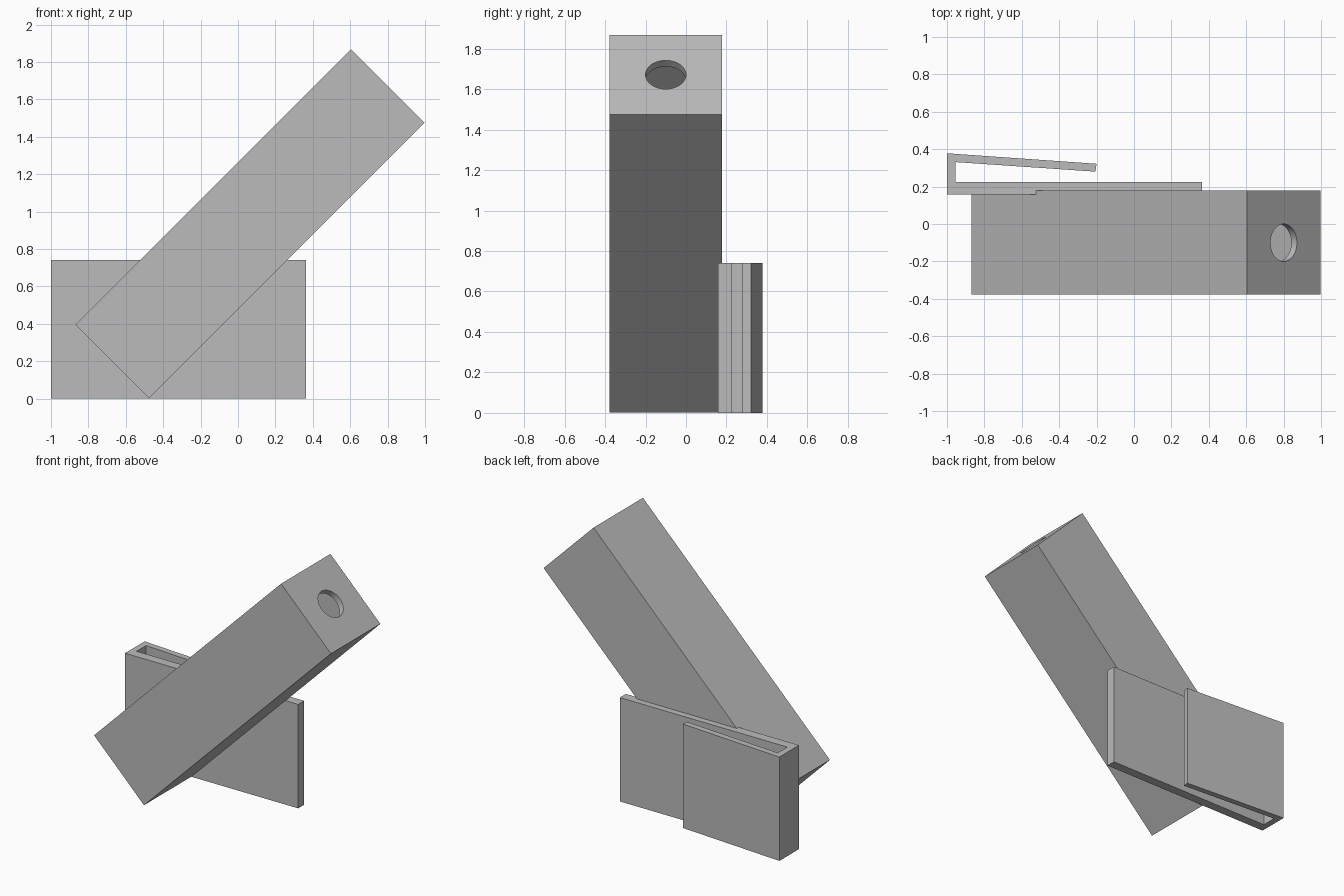
import bpy
import bmesh
from math import radians
from mathutils import Matrix

if "Cube" in bpy.data.objects:
    bpy.data.objects.remove(bpy.data.objects["Cube"], do_unlink=True)

GREY = (0.5, 0.5, 0.5, 1.0)
grey = bpy.data.materials.new("plain grey")
grey.use_nodes = True
grey.diffuse_color = GREY
grey.node_tree.nodes["Principled BSDF"].inputs["Base Color"].default_value = GREY


def add_object(name, bm):
    bmesh.ops.recalc_face_normals(bm, faces=bm.faces)
    mesh = bpy.data.meshes.new(name)
    bm.to_mesh(mesh)
    bm.free()
    mesh.materials.append(grey)
    obj = bpy.data.objects.new(name, mesh)
    bpy.context.collection.objects.link(obj)
    return obj


def block(name, size, place):
    bm = bmesh.new()
    bmesh.ops.create_cube(bm, size=1, matrix=place @ Matrix.Diagonal((*size, 1)))
    return add_object(name, bm)


def cut(target, cutter):
    mod = target.modifiers.new("cut", 'BOOLEAN')
    mod.operation = 'DIFFERENCE'
    mod.solver = 'EXACT'
    mod.object = cutter
    bpy.context.view_layer.objects.active = target
    bpy.ops.object.modifier_apply(modifier=mod.name)
    bpy.data.objects.remove(cutter, do_unlink=True)


# Tilted hollow case, its long axis leaning 45 degrees towards +x
WIDTH, LENGTH, WALL = 0.556, 2.083, 0.043
tilt = Matrix.Translation((0.064, -0.1, 0.935)) @ Matrix.Rotation(radians(45), 4, 'Y')
case = block("case", (WIDTH, WIDTH, LENGTH), tilt)
inner = WIDTH - 2 * WALL
cut(case, block("cavity", (inner, inner, LENGTH - 2 * WALL), tilt))

# Round opening through the upper end wall
bm = bmesh.new()
bmesh.ops.create_cone(bm, cap_ends=True, segments=64, radius1=0.1, radius2=0.1,
                      depth=0.2, matrix=tilt @ Matrix.Translation((0, 0, LENGTH / 2)))
cut(case, add_object("opening", bm))

# Folded clip: back plate, closed end and springy prong, extruded upwards
outline = [(-1, 0.157), (0.364, 0.157), (0.364, 0.224), (-0.955, 0.224),
           (-0.955, 0.331), (-0.206, 0.28), (-0.2, 0.322), (-1, 0.378)]
bm = bmesh.new()
base = bm.faces.new([bm.verts.new((x, y, 0)) for x, y in outline])
top = bmesh.ops.extrude_face_region(bm, geom=[base], use_keep_orig=True)["geom"]
bmesh.ops.translate(bm, vec=(0, 0, 0.74),
                    verts=[v for v in top if isinstance(v, bmesh.types.BMVert)])
clip = add_object("clip", bm)

# Smooth only the rounded opening
for obj in (case, clip):
    bpy.ops.object.select_all(action='DESELECT')
    obj.select_set(True)
    bpy.context.view_layer.objects.active = obj
    bpy.ops.object.shade_smooth_by_angle(angle=radians(30))
